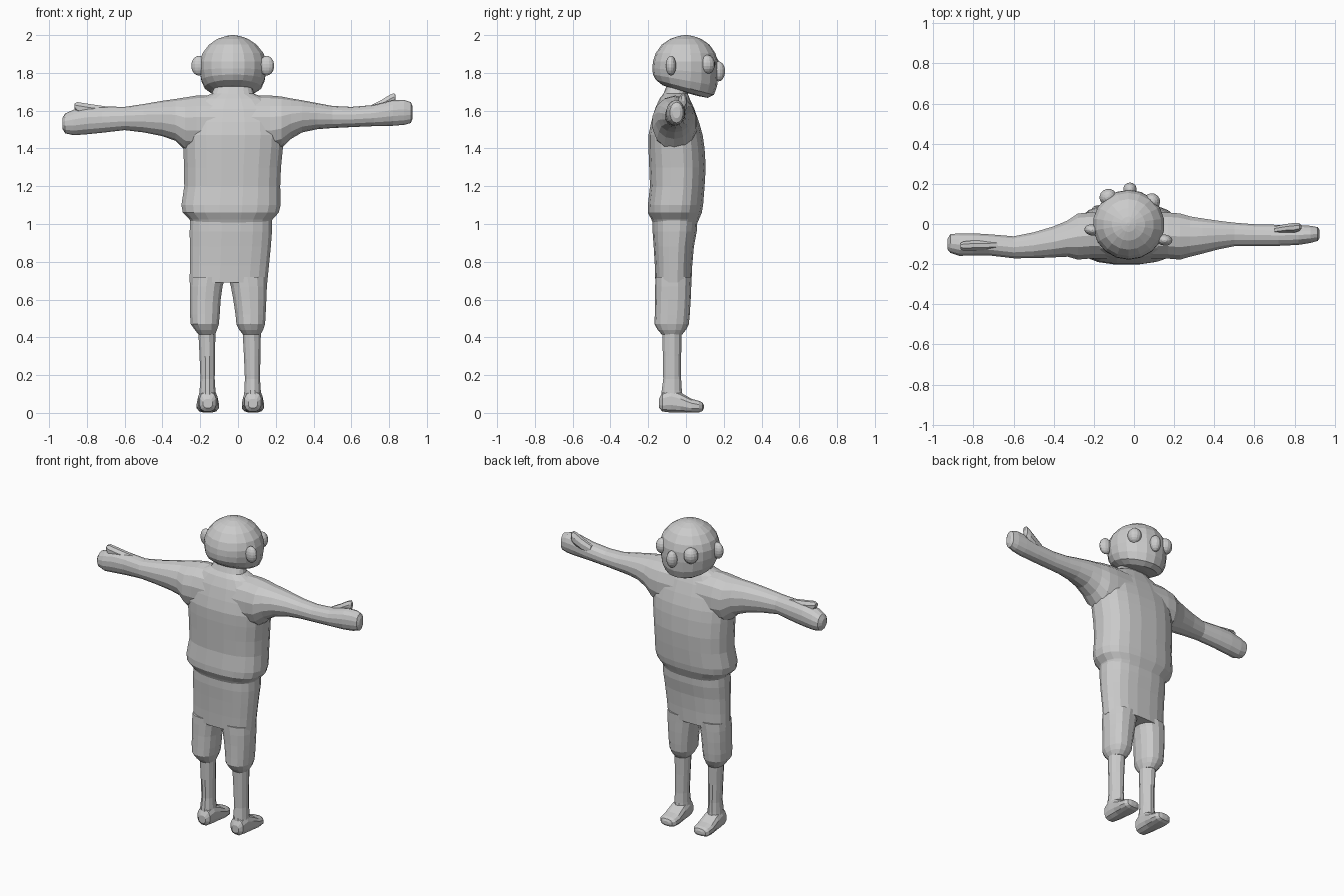
import bpy, bmesh, math
from mathutils import Vector, Matrix

grey = bpy.data.materials.new("clay grey")
grey.diffuse_color = (0.6, 0.6, 0.6, 1)


def finish(name, bm):
    bmesh.ops.recalc_face_normals(bm, faces=bm.faces)
    me = bpy.data.meshes.new(name)
    bm.to_mesh(me)
    bm.free()
    me.materials.append(grey)
    ob = bpy.data.objects.new(name, me)
    bpy.context.collection.objects.link(ob)
    return ob


def loft(name, axis, rings, sides=16, power=2.0):
    """Ring: position along axis, then low/high limits on the two other axes, then optional tilt."""
    bm = bmesh.new()
    others = [i for i in range(3) if i != axis]
    loops = []
    for pos, a0, a1, b0, b1, *tilt in rings:
        loop = []
        for k in range(sides):
            t = 2 * math.pi * (k + 0.5) / sides
            c, s = math.cos(t), math.sin(t)
            u = math.copysign(abs(c) ** (2 / power), c)
            v = math.copysign(abs(s) ** (2 / power), s)
            p = Vector((0, 0, 0))
            p[others[0]] = (a0 + a1) / 2 + u * (a1 - a0) / 2
            p[others[1]] = (b0 + b1) / 2 + v * (b1 - b0) / 2
            p[axis] = pos + (tilt[0] * p[others[1]] if tilt else 0)
            loop.append(bm.verts.new(p))
        loops.append(loop)
    for lo, hi in zip(loops, loops[1:]):
        for k in range(sides):
            n = (k + 1) % sides
            bm.faces.new((lo[k], lo[n], hi[n], hi[k]))
    bm.faces.new(loops[0])
    bm.faces.new(loops[-1])
    return finish(name, bm)


def ball(name, centre, radii, turn=0, segs=14, rings=9):
    bm = bmesh.new()
    mat = (Matrix.Translation(centre) @ Matrix.Rotation(turn, 4, 'Z')
           @ Matrix.Diagonal((*radii, 1)))
    bmesh.ops.create_uvsphere(bm, u_segments=segs, v_segments=rings, radius=1, matrix=mat)
    return finish(name, bm)


def merge(base, parts):
    bpy.context.view_layer.objects.active = base
    for part in parts:
        mod = base.modifiers.new("join", 'BOOLEAN')
        mod.operation, mod.solver, mod.object = 'UNION', 'EXACT', part
        bpy.ops.object.modifier_apply(modifier=mod.name)
        bpy.data.objects.remove(part)


# Shirt with rolled hem, sloping shoulders and neck
body = loft("body", 2, [
    (0.99, -.24, .17, -.17, .055), (1.025, -.26, .185, -.185, .07),
    (1.06, -.295, .218, -.203, .085), (1.10, -.302, .228, -.203, .092),
    (1.20, -.287, .226, -.192, .10), (1.30, -.288, .23, -.196, .106),
    (1.40, -.292, .24, -.20, .10), (1.47, -.295, .245, -.20, .09),
    (1.54, -.29, .24, -.185, .07), (1.61, -.265, .215, -.165, .045),
    (1.665, -.20, .15, -.14, .02), (1.69, -.14, .085, -.12, .01),
    (1.74, -.12, .07, -.10, .03)], 20, 2.5)

# Arms and hands, running from fingertip to fingertip through the chest
arms = loft("arms", 0, [
    (-.93, -.125, -.075, 1.505, 1.56), (-.915, -.145, -.05, 1.48, 1.585),
    (-.87, -.16, -.045, 1.47, 1.605), (-.80, -.158, -.045, 1.475, 1.62),
    (-.72, -.158, -.05, 1.483, 1.622), (-.60, -.172, -.06, 1.497, 1.62),
    (-.50, -.172, -.04, 1.485, 1.635), (-.40, -.168, -.01, 1.465, 1.652),
    (-.33, -.165, .02, 1.44, 1.662), (-.28, -.18, .055, 1.39, 1.67),
    (-.22, -.175, .06, 1.38, 1.68), (.17, -.175, .06, 1.38, 1.68),
    (.23, -.18, .055, 1.40, 1.675), (.28, -.165, .04, 1.45, 1.665),
    (.34, -.15, .03, 1.485, 1.655), (.42, -.128, .018, 1.502, 1.64),
    (.50, -.112, .008, 1.508, 1.625), (.60, -.11, 0, 1.513, 1.62),
    (.72, -.11, -.003, 1.518, 1.63), (.82, -.105, -.005, 1.52, 1.655),
    (.88, -.095, -.008, 1.525, 1.657), (.915, -.085, -.015, 1.535, 1.645),
    (.925, -.07, -.03, 1.56, 1.62)], 14, 2.1)

# Thumbs resting on top of the hands
thumbs = [
    loft("left_thumb", 0, [
        (-.865, -.125, -.095, 1.61, 1.64), (-.85, -.135, -.085, 1.58, 1.648),
        (-.80, -.135, -.08, 1.57, 1.64), (-.68, -.13, -.08, 1.56, 1.622)], 8),
    loft("right_thumb", 0, [
        (.70, -.05, -.01, 1.57, 1.628), (.76, -.045, .002, 1.58, 1.66),
        (.80, -.045, .008, 1.60, 1.685), (.825, -.035, .005, 1.62, 1.695),
        (.835, -.025, -.005, 1.65, 1.685)], 8)]

# Hips of the shorts
hips = loft("hips", 2, [
    (.69, -.258, .157, -.163, .03), (.78, -.257, .166, -.166, .034),
    (.88, -.257, .176, -.172, .043), (.96, -.258, .182, -.178, .058),
    (1.03, -.255, .182, -.178, .062)], 20, 2.5)

# Short legs: height, left outer and inner x, right inner and outer x, back and front y
SHORTS = [(.72, -.255, -.065, -.055, .155, -.162, .03),
          (.67, -.257, -.08, -.04, .155, -.163, .028),
          (.60, -.257, -.09, -.027, .152, -.163, .025),
          (.52, -.256, -.095, -.015, .148, -.165, .02),
          (.47, -.252, -.10, -.01, .145, -.167, .015),
          (.44, -.23, -.11, .005, .135, -.15, 0),
          (.415, -.21, -.12, .025, .12, -.128, -.02)]
SHINS = [(.44, -.212, -.118, .022, .123, -.128, -.02),
         (.30, -.205, -.12, .03, .12, -.124, -.024),
         (.18, -.20, -.122, .035, .118, -.122, -.024),
         (.12, -.205, -.118, .032, .122, -.13, -.02),
         (.05, -.21, -.112, .028, .13, -.137, -.01)]
limbs = []
for side, (i, j) in (("left", (1, 2)), ("right", (3, 4))):
    limbs.append(loft(side + "_short_leg", 2, [(r[0], r[i], r[j], r[5], r[6]) for r in SHORTS], 14, 2.3))
    limbs.append(loft(side + "_shin", 2, [(r[0], r[i], r[j], r[5], r[6]) for r in SHINS], 12))

# Feet, toes pointing to the face side
for side, x in (("left", -.16), ("right", .079)):
    limbs.append(loft(side + "_foot", 1, [
        (y, x - w, x + w, z0, z1) for y, w, z0, z1 in (
            (-.142, .025, .025, .075), (-.125, .045, .006, .11), (-.08, .052, 0, .13),
            (-.03, .055, 0, .11), (.03, .06, 0, .075), (.07, .056, .002, .064),
            (.088, .042, .01, .055), (.094, .02, .022, .042))], 12, 2.6))

merge(body, [arms, *thumbs, hips, *limbs])

# Head with a sloping jaw, lower at the chin
loft("head", 2, [
    (1.695, -.09, .035, -.07, .06, -.28), (1.70, -.145, .09, -.125, .115, -.28),
    (1.722, -.178, .125, -.16, .148, -.26), (1.76, -.196, .143, -.175, .165, -.18),
    (1.81, -.205, .152, -.178, .17, -.08), (1.86, -.205, .152, -.175, .168),
    (1.905, -.19, .137, -.16, .155), (1.95, -.155, .10, -.128, .124),
    (1.98, -.11, .055, -.083, .08), (1.995, -.065, .01, -.04, .037),
    (2.0, -.035, -.02, -.01, .008)], 18)

# Face: ears, eyes and nose, with the head turned slightly
ball("left_ear", (-.208, -.03, 1.838), (.04, .028, .052), -.13)
ball("right_ear", (.152, -.08, 1.838), (.04, .028, .052), -.13)
ball("left_eye", (-.13, .135, 1.845), (.044, .04, .05), .6)
ball("right_eye", (.09, .113, 1.845), (.042, .04, .05), -.75)
ball("nose", (-.02, .172, 1.808), (.034, .035, .053))
